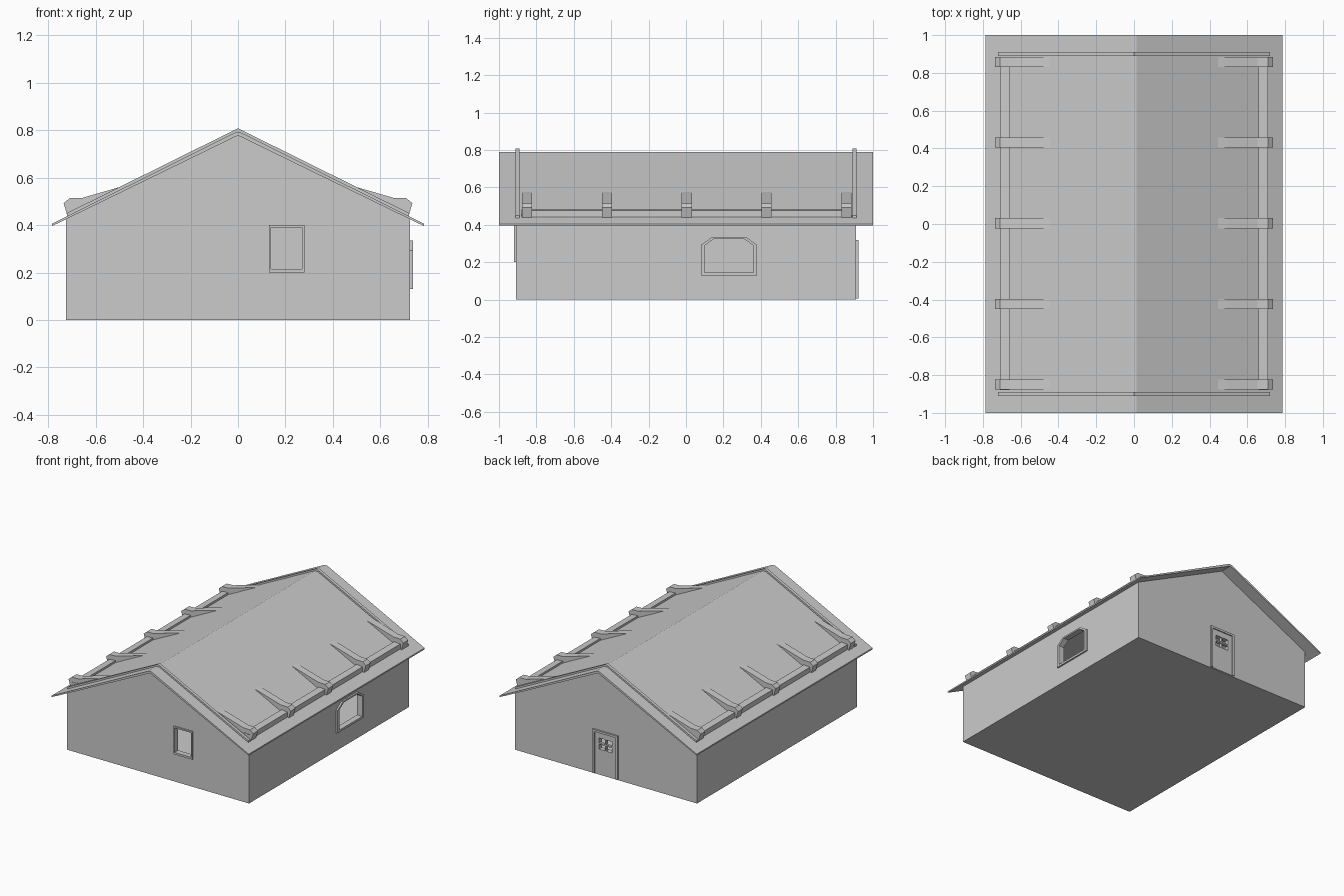
import bpy, bmesh
from mathutils import Vector

cube = bpy.data.objects.get("Cube")
if cube:
    bpy.data.objects.remove(cube, do_unlink=True)

grey = bpy.data.materials.new("plain grey")
grey.use_nodes = True
COLOR = (0.6, 0.6, 0.6, 1)
grey.diffuse_color = COLOR
grey.node_tree.nodes["Principled BSDF"].inputs["Base Color"].default_value = COLOR

W, L = 0.725, 0.91            # half width and half length of the walls
RIDGE, SLOPE = 0.79, 0.49


def roof_z(x):
    return RIDGE - SLOPE * abs(x)


def prism(name, points, axis, a, b):
    """Extrude a profile along x or y from a to b; points are (other axis, z)."""
    bm = bmesh.new()

    def place(p, d):
        return Vector((d, p[0], p[1])) if axis == "x" else Vector((p[0], d, p[1]))

    face = bm.faces.new([bm.verts.new(place(p, a)) for p in points])
    ext = bmesh.ops.extrude_face_region(bm, geom=[face])
    shift = place((0, 0), b - a)
    for v in ext["geom"]:
        if isinstance(v, bmesh.types.BMVert):
            v.co += shift
    bmesh.ops.recalc_face_normals(bm, faces=bm.faces)
    mesh = bpy.data.meshes.new(name)
    bm.to_mesh(mesh)
    bm.free()
    mesh.materials.append(grey)
    obj = bpy.data.objects.new(name, mesh)
    bpy.context.collection.objects.link(obj)
    return obj


def rect(u0, u1, z0, z1):
    return [(u0, z0), (u1, z0), (u1, z1), (u0, z1)]


def clipped(u0, u1, z0, z1, c):
    return [(u0, z0), (u1, z0), (u1, z1 - c * 0.7), (u1 - c, z1),
            (u0 + c, z1), (u0, z1 - c * 0.7)]


def cut(obj, cutter):
    mod = obj.modifiers.new("cut", "BOOLEAN")
    mod.operation = "DIFFERENCE"
    mod.solver = "EXACT"
    mod.object = cutter
    cutter.hide_render = True
    bpy.context.view_layer.objects.active = obj
    bpy.ops.object.modifier_apply(modifier=mod.name)
    bpy.data.objects.remove(cutter, do_unlink=True)


def frame(name, outer, inner, axis, a, b):
    obj = prism(name, outer, axis, a, b)
    cut(obj, prism("frame_cutter", inner, axis, min(a, b) - 0.1, max(a, b) + 0.1))
    return obj


def gable(half, base, drop):
    return [(-half, base), (half, base), (half, roof_z(half) - drop),
            (0, RIDGE - drop), (-half, roof_z(half) - drop)]


# Hollow walls with a closed floor
T = 0.03
walls = prism("walls", gable(W, 0, 0.008), "y", -L, L)
cut(walls, prism("room_cutter", gable(W - T, 0.02, 0.03), "y", -L + T, L - T))

# Openings: front window, left side window, back door panes
front_in = rect(0.14, 0.27, 0.215, 0.39)
side_in = clipped(0.10, 0.36, 0.145, 0.325, 0.05)
pane_in = rect(-0.052, 0.052, 0.185, 0.265)
cut(walls, prism("front_cutter", front_in, "y", -L - 0.1, -L + 0.1))
cut(walls, prism("side_cutter", side_in, "x", W - 0.1, W + 0.1))
cut(walls, prism("door_cutter", pane_in, "y", L - 0.1, L + 0.1))

# Window and door frames
frame("front_window_frame", rect(0.13, 0.28, 0.2, 0.4), front_in, "y", -L - 0.01, -L + 0.02)
frame("side_window_frame", clipped(0.08, 0.38, 0.13, 0.335, 0.06), side_in, "x",
      W - 0.02, W + 0.012)
frame("door_frame", rect(-0.1, 0.1, 0.005, 0.32), rect(-0.085, 0.085, 0, 0.305),
      "y", L - 0.01, L + 0.012)
frame("door_panel", rect(-0.085, 0.085, 0.005, 0.305), pane_in, "y", L - 0.01, L + 0.004)
prism("door_pane_upright", rect(-0.005, 0.005, 0.185, 0.265), "y", L - 0.015, L + 0.004)
prism("door_pane_crossbar", rect(-0.052, 0.052, 0.22, 0.23), "y", L - 0.015, L + 0.004)

# Thin roof sheet with a narrow flat ridge
E, R = 0.785, 0.012
prism("roof", [(-E, roof_z(E)), (-R, RIDGE), (R, RIDGE), (E, roof_z(E)),
               (E, roof_z(E) - 0.01), (0, RIDGE - 0.012), (-E, roof_z(E) - 0.01)],
      "y", -1, 1)

# Raised strips over the two gable walls
S = 0.72
for label, y in (("front", -0.9), ("back", 0.9)):
    prism(label + "_gable_strip",
          [(-S, roof_z(S) + 0.014), (0, RIDGE + 0.018), (S, roof_z(S) + 0.014),
           (S, roof_z(S) - 0.005), (0, RIDGE - 0.005), (-S, roof_z(S) - 0.005)],
          "y", y - 0.011, y + 0.011)

# Eave rails and the tapered brackets that hold them
rail = [(0.66, 0.46), (0.66, 0.482), (0.71, 0.478), (0.71, 0.436)]
bracket = [(0.44, 0.576), (0.5, 0.56), (0.655, 0.515), (0.71, 0.513),
           (0.735, 0.492), (0.718, 0.434), (0.6, 0.49)]
for label, side in (("left", 1), ("right", -1)):
    prism(label + "_eave_rail", [(side * x, z) for x, z in rail], "y", -0.88, 0.88)
    for i in range(5):
        y = -0.85 + i * 0.427
        prism(f"{label}_bracket_{i + 1}", [(side * x, z) for x, z in bracket],
              "y", y - 0.027, y + 0.027)
